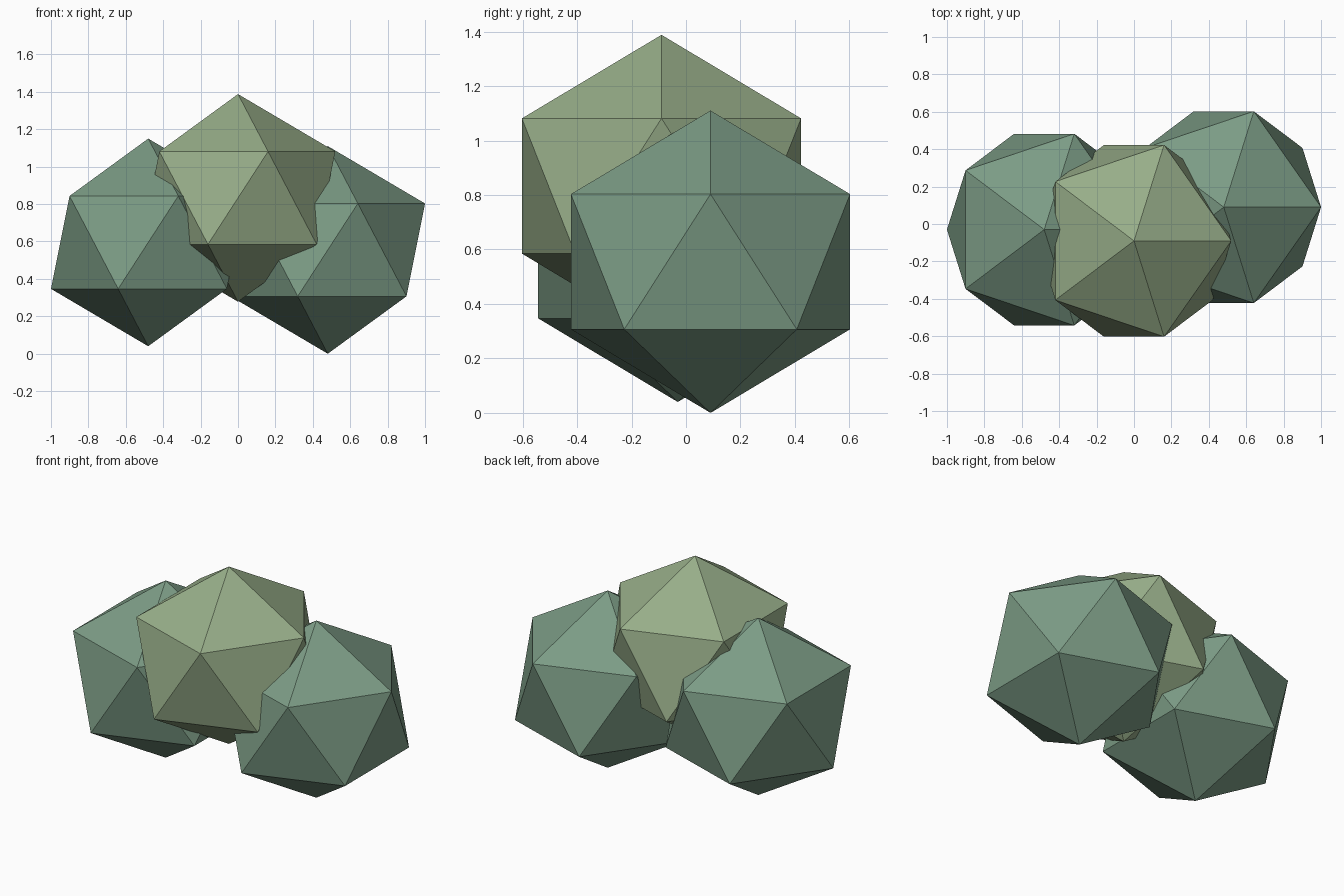
import bpy

if "Cube" in bpy.data.objects:
    bpy.data.objects.remove(bpy.data.objects["Cube"])

RADII = (0.5814, 0.6025, 0.555)  # slightly flattened icosahedron


def material(name, color):
    mat = bpy.data.materials.new(name)
    mat.diffuse_color = (*color, 1)
    mat.use_nodes = True
    mat.node_tree.nodes["Principled BSDF"].inputs["Base Color"].default_value = mat.diffuse_color
    return mat


def leaf_clump(name, center, mat):
    bpy.ops.mesh.primitive_ico_sphere_add(subdivisions=1, radius=1, location=center)
    ob = bpy.context.object
    ob.name = name
    ob.scale = RADII
    bpy.ops.object.transform_apply(location=False, rotation=False, scale=True)
    ob.data.materials.append(mat)
    return ob


dark_leaf = material("dark_leaf", (0.20, 0.33, 0.235))
light_leaf = material("light_leaf", (0.31, 0.42, 0.25))

# Three overlapping clumps: two low at the sides, one high in the middle
leaf_clump("left_clump", (-0.48, -0.03, 0.595), dark_leaf)
leaf_clump("right_clump", (0.48, 0.09, 0.555), dark_leaf)
leaf_clump("middle_clump", (0, -0.09, 0.833), light_leaf)
